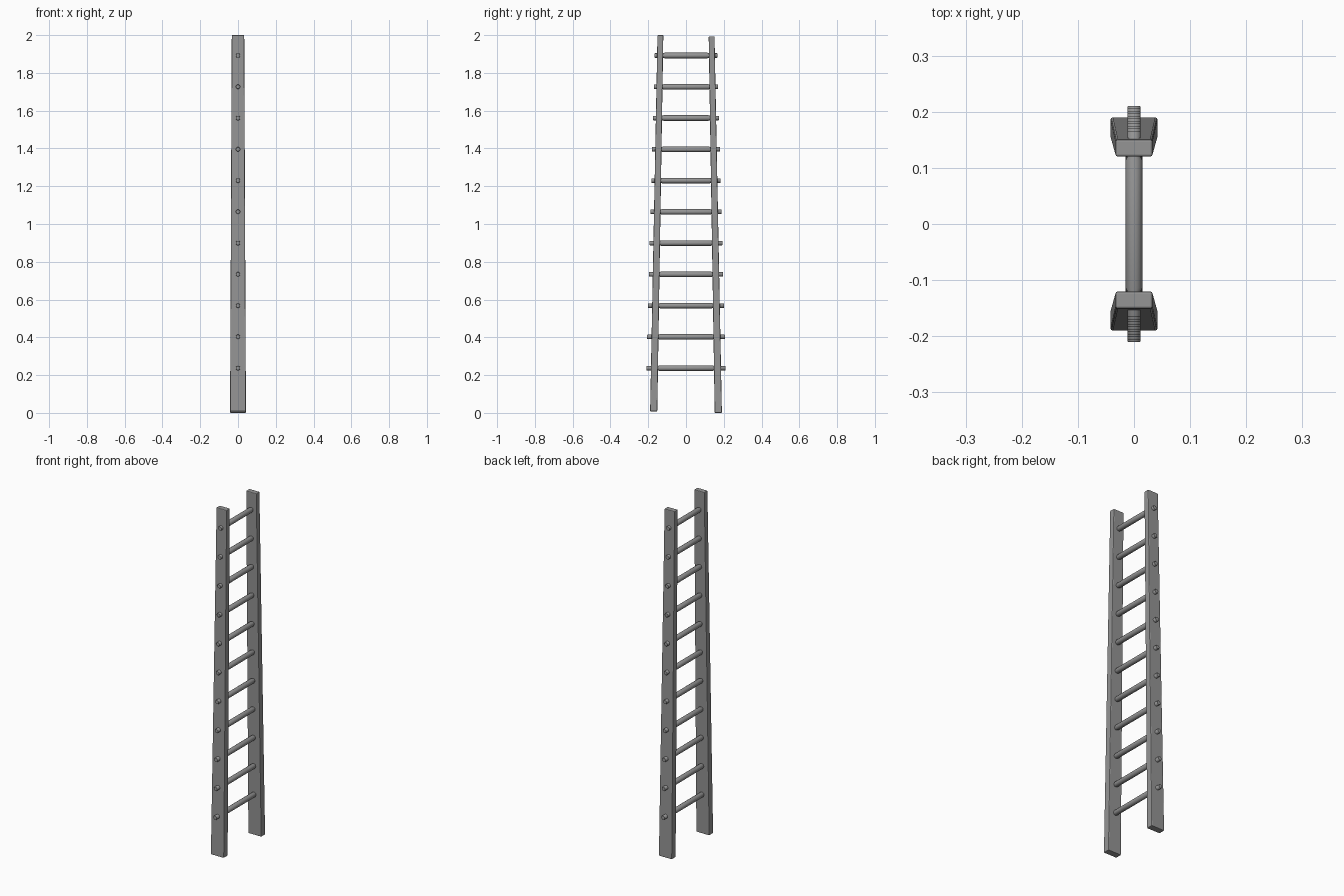
import bpy, bmesh, math

if "Cube" in bpy.data.objects:
    bpy.data.objects.remove(bpy.data.objects["Cube"])

# Dark grey for the whole ladder
dark = bpy.data.materials.new("dark_grey")
dark.diffuse_color = (0.3, 0.3, 0.3, 1)
dark.use_nodes = True
dark.node_tree.nodes["Principled BSDF"].inputs["Base Color"].default_value = dark.diffuse_color

def finish(name, bm, smooth=False):
    bmesh.ops.recalc_face_normals(bm, faces=bm.faces)
    me = bpy.data.meshes.new(name)
    bm.to_mesh(me)
    bm.free()
    me.materials.append(dark)
    ob = bpy.data.objects.new(name, me)
    bpy.context.collection.objects.link(ob)
    if smooth:
        bpy.context.view_layer.objects.active = ob
        ob.select_set(True)
        bpy.ops.object.shade_smooth_by_angle(angle=math.radians(40))
        ob.select_set(False)
    return ob

def inner_y(z):
    """Inner face of the leaning rails at height z."""
    return 0.153 + (0.120 - 0.153) * z / 2

# Side rails: tapered, leaning inwards, with slightly softened edges
def rail(name, side, z0, z1):
    bm = bmesh.new()
    bmesh.ops.create_cube(bm, size=2)
    for v in bm.verts:
        top, outer = v.co.z > 0, v.co.y * side > 0
        v.co.x *= 0.033 if top else 0.042
        if top:
            v.co.y = side * (0.151 if outer else 0.120)
        else:
            v.co.y = side * (0.190 if outer else 0.152)
        v.co.z = z1 if top else z0
    ob = finish(name, bm)
    bev = ob.modifiers.new("soft_edges", 'BEVEL')
    bev.width = 0.004
    bev.segments = 2

rail("front_rail", -1, 0.008, 2.0)
rail("back_rail", 1, 0.0, 1.993)

# Rungs: turned rods with thinner ends passing through the rails
def rung(name, z, sides=16):
    t = (z - 0.237) / 1.655
    end, inner = 0.210 - 0.044 * t, inner_y(z)
    half = [(end, 0.0105), (end - 0.002, 0.012), (inner - 0.001, 0.012),
            (inner - 0.008, 0.0148)]
    profile = [(-y, r) for y, r in half] + half[::-1]
    bm = bmesh.new()
    rings = []
    for y, r in profile:
        rings.append([bm.verts.new((r * math.cos(a), y, z + r * math.sin(a)))
                      for a in (2 * math.pi * i / sides for i in range(sides))])
    for a, b in zip(rings, rings[1:]):
        for i in range(sides):
            j = (i + 1) % sides
            bm.faces.new((a[i], a[j], b[j], b[i]))
    bm.faces.new(rings[0])
    bm.faces.new(rings[-1])
    finish(name, bm, smooth=True)

for i in range(11):
    rung(f"rung_{i + 1}", 0.237 + 0.1655 * i)
